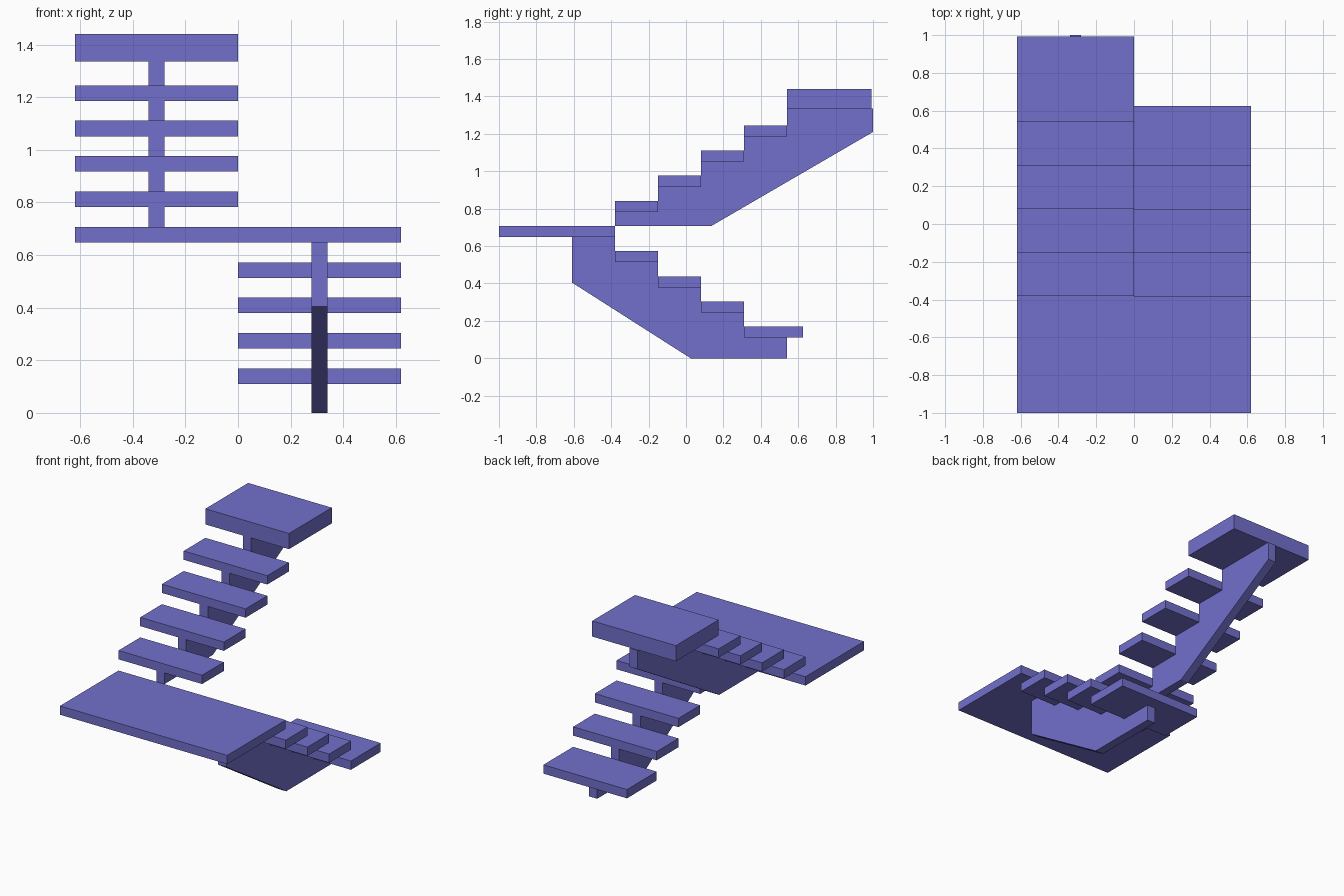
import bpy

if "Cube" in bpy.data.objects:
    bpy.data.objects.remove(bpy.data.objects["Cube"])

mat = bpy.data.materials.new("violet blue")
mat.diffuse_color = (0.17, 0.16, 0.6, 1)
mat.use_nodes = True
mat.node_tree.nodes["Principled BSDF"].inputs["Base Color"].default_value = mat.diffuse_color


def extrude_x(name, profile, x0, x1):
    """Solid with a (y, z) outline extruded from x0 to x1."""
    n = len(profile)
    area = sum(profile[i][0] * profile[(i + 1) % n][1] - profile[(i + 1) % n][0] * profile[i][1]
               for i in range(n))
    if area < 0:
        profile = profile[::-1]
    verts = [(x, y, z) for x in (x0, x1) for y, z in profile]
    faces = [list(range(n))[::-1], list(range(n, 2 * n))]
    faces += [[i, (i + 1) % n, (i + 1) % n + n, i + n] for i in range(n)]
    me = bpy.data.meshes.new(name)
    me.from_pydata(verts, [], faces)
    me.materials.append(mat)
    ob = bpy.data.objects.new(name, me)
    bpy.context.collection.objects.link(ob)


def slab(name, x0, x1, y0, y1, z0, z1):
    extrude_x(name, [(y0, z0), (y1, z0), (y1, z1), (y0, z1)], x0, x1)


W, T = 0.62, 0.059          # flight width, tread thickness
GO, RISE = 0.23, 0.1345     # step depth and height
EDGE = -0.38                # inner edge of the landing
LAND = 0.648                # underside of the landing

# Landing joining both flights
slab("landing", -W, W, -1.0, EDGE, LAND, LAND + T)

# Lower flight: four treads going down towards the back
lower = [(-0.61, 0.405), (-0.61, LAND), (EDGE, LAND)]
for i in range(4):
    y, z = EDGE + GO * i, LAND - RISE * (i + 1)
    front = 0.625 if i == 3 else y + GO
    slab(f"lower_tread_{4 - i}", 0, W, y, front, z, z + T)
    lower += [(y, z), (y + GO, z)]
lower += [(0.54, 0), (0.025, 0)]
extrude_x("lower_stringer", lower, 0.28, 0.34)

# Upper flight: four treads climbing towards the back
upper = [(0.135, LAND + T), (EDGE, LAND + T)]
for i in range(4):
    y, z = EDGE + GO * i, LAND + RISE * (i + 1)
    slab(f"upper_tread_{i + 1}", -W, 0, y, y + GO, z, z + T)
    upper += [(y, z), (y + GO, z)]
upper += [(0.54, 1.335), (1.0, 1.335), (1.0, 1.21)]
extrude_x("upper_stringer", upper, -0.34, -0.28)

# Thick platform at the top
slab("top_platform", -W, 0, 0.54, 0.993, 1.335, 1.44)
